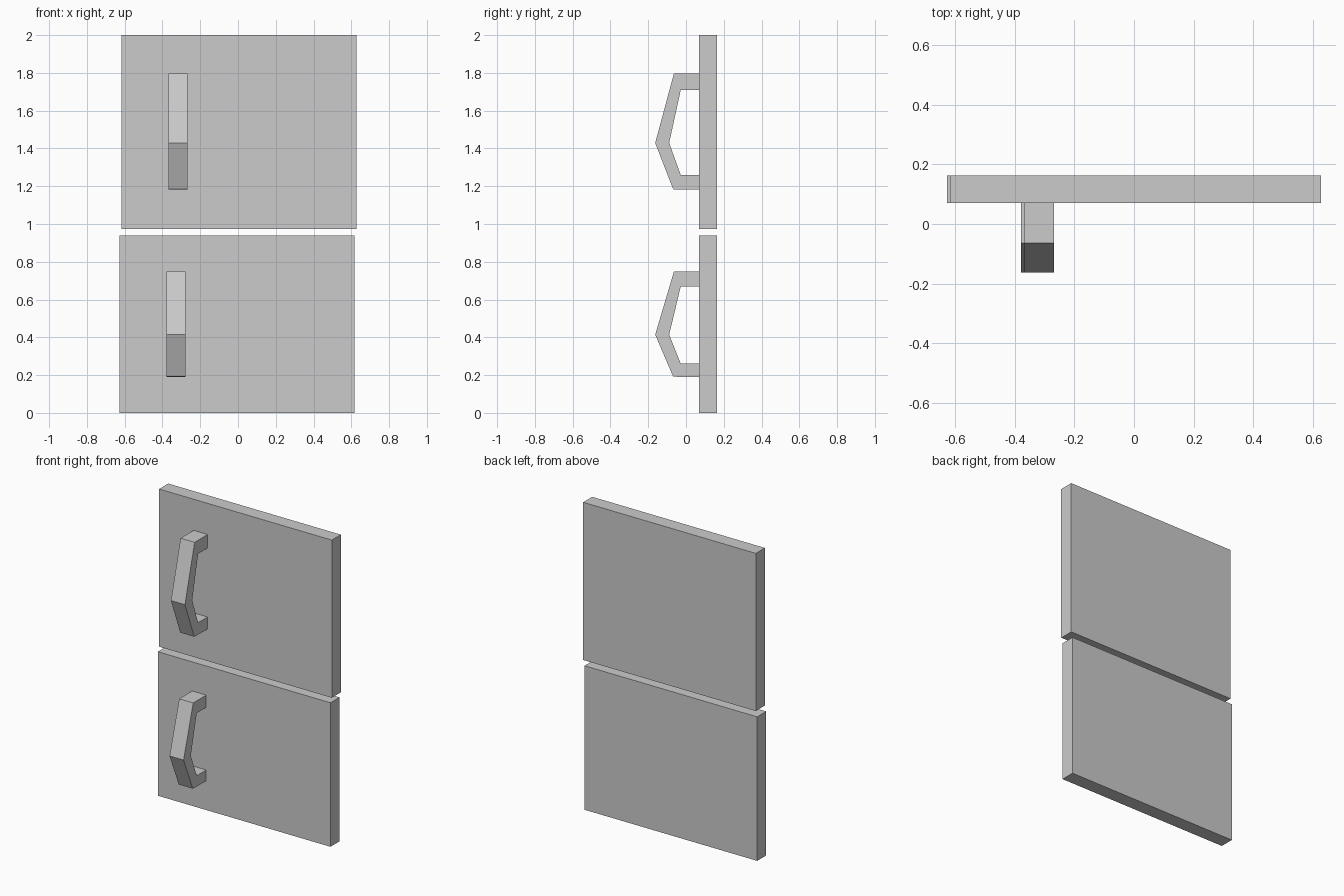
import bpy, bmesh

if "Cube" in bpy.data.objects:
    bpy.data.objects.remove(bpy.data.objects["Cube"])

BACK, FACE = 0.163, 0.07  # door thickness range in y


def extrude_profile(name, profile, x0, x1):
    """Solid made from a (y, z) outline extruded along x."""
    bm = bmesh.new()
    face = bm.faces.new([bm.verts.new((x0, y, z)) for y, z in profile])
    side = bmesh.ops.extrude_face_region(bm, geom=[face])
    verts = [g for g in side["geom"] if isinstance(g, bmesh.types.BMVert)]
    bmesh.ops.translate(bm, verts=verts, vec=(x1 - x0, 0, 0))
    bmesh.ops.recalc_face_normals(bm, faces=bm.faces)
    mesh = bpy.data.meshes.new(name)
    bm.to_mesh(mesh)
    bm.free()
    obj = bpy.data.objects.new(name, mesh)
    bpy.context.collection.objects.link(obj)
    return obj


# Bent handle outline: y, and height above the handle's lowest point
HANDLE = [(FACE, 0.615), (-0.064, 0.615), (-0.163, 0.247), (-0.068, 0.002),
          (0.0, 0.0), (FACE, 0.0), (FACE, 0.078), (-0.028, 0.078),
          (-0.089, 0.247), (-0.028, 0.527), (FACE, 0.527)]


def door(label, x0, x1, z0, z1, handle_x, handle_z, handle_scale):
    # Flat door slab
    extrude_profile(label + "_door",
                    [(FACE, z0), (BACK, z0), (BACK, z1), (FACE, z1)], x0, x1)
    # Handle on the front face
    outline = [(y, handle_z + h * handle_scale) for y, h in HANDLE]
    extrude_profile(label + "_handle", outline, handle_x, handle_x + 0.101)


door("upper", -0.617, 0.627, 0.973, 2.0, -0.369, 1.182, 1.0)
door("lower", -0.627, 0.617, 0.0, 0.938, -0.379, 0.19, 0.908)
